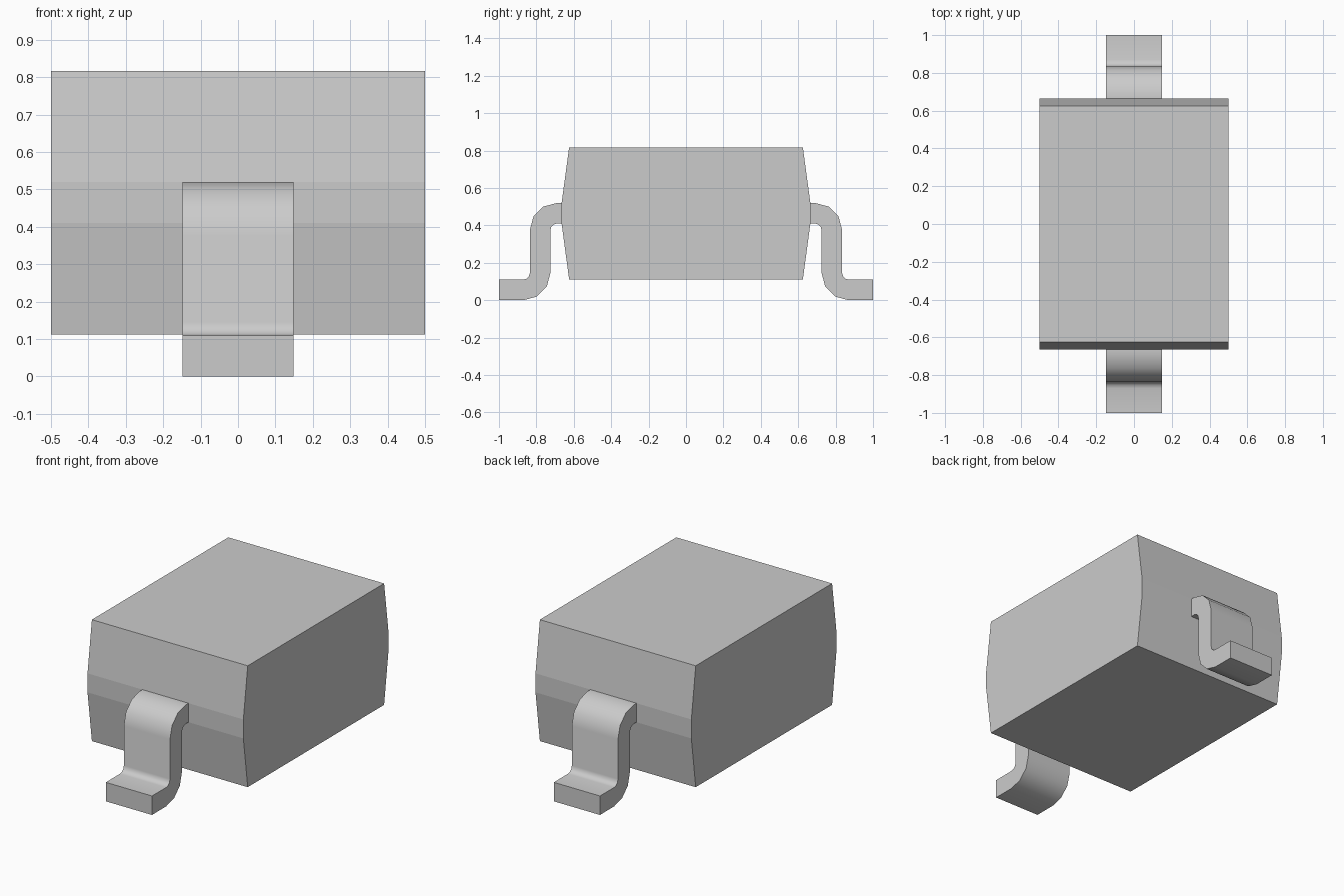
import bpy, bmesh
from math import sin, cos, radians

if "Cube" in bpy.data.objects:
    bpy.data.objects.remove(bpy.data.objects["Cube"])


def extrude_profile(name, profile, half_width):
    """Extrude a closed (y, z) profile symmetrically along x."""
    bm = bmesh.new()
    face = bm.faces.new([bm.verts.new((-half_width, y, z)) for y, z in profile])
    ext = bmesh.ops.extrude_face_region(bm, geom=[face])
    verts = [g for g in ext["geom"] if isinstance(g, bmesh.types.BMVert)]
    bmesh.ops.translate(bm, verts=verts, vec=(2 * half_width, 0, 0))
    bmesh.ops.recalc_face_normals(bm, faces=bm.faces)
    mesh = bpy.data.meshes.new(name)
    bm.to_mesh(mesh)
    bm.free()
    obj = bpy.data.objects.new(name, mesh)
    bpy.context.collection.objects.link(obj)
    return obj


def arc(cy, cz, r, start, end, steps=3):
    angles = [radians(start + (end - start) * i / steps) for i in range(steps + 1)]
    return [(cy + r * cos(a), cz + r * sin(a)) for a in angles]


# Package body: a block whose ends bulge out to the parting band
half = [(0.625, 0.112), (0.665, 0.41), (0.665, 0.52), (0.625, 0.816)]
extrude_profile("body", half + [(-y, z) for y, z in reversed(half)], 0.5)

# Gull-wing leads: two bends with flat foot, one at each end
R_OUT, R_IN = 0.145, 0.035
lead = ([(0.66, 0.52)]
        + arc(0.69, 0.375, R_OUT, 90, 0)
        + arc(0.87, 0.145, R_IN, 180, 270)
        + [(1.0, 0.11), (1.0, 0.0)]
        + arc(0.87, 0.145, R_OUT, 270, 180)
        + arc(0.69, 0.375, R_IN, 0, 90)
        + [(0.66, 0.41)])
for name, side in (("back_lead", 1), ("front_lead", -1)):
    obj = extrude_profile(name, [(side * y, z) for y, z in lead], 0.148)
    bpy.ops.object.select_all(action="DESELECT")
    obj.select_set(True)
    bpy.context.view_layer.objects.active = obj
    bpy.ops.object.shade_smooth_by_angle(angle=radians(40))
